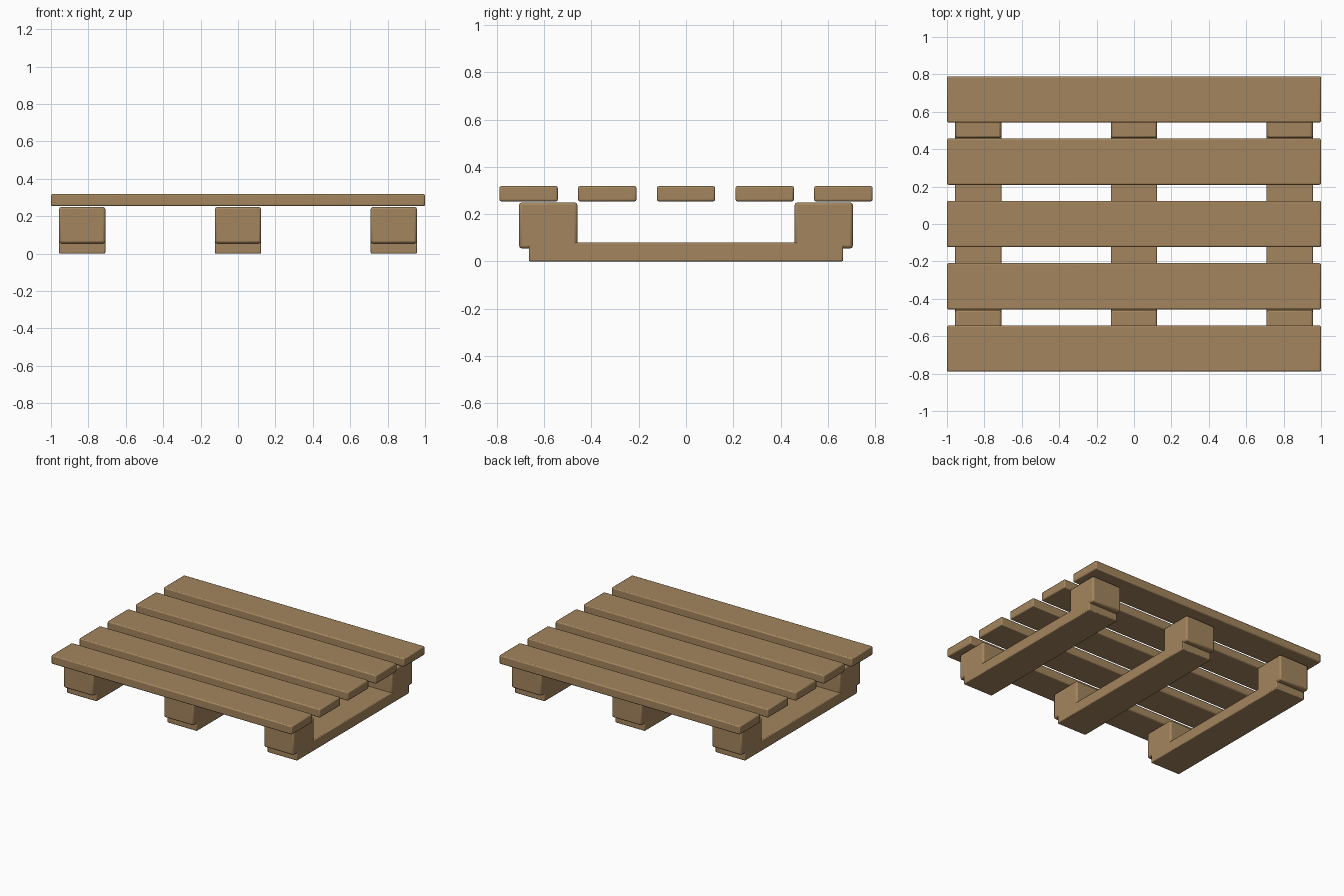
import bpy

if "Cube" in bpy.data.objects:
    bpy.data.objects.remove(bpy.data.objects["Cube"])

wood = bpy.data.materials.new("wood")
wood.diffuse_color = (0.37, 0.235, 0.11, 1)
wood.use_nodes = True
wood.node_tree.nodes["Principled BSDF"].inputs["Base Color"].default_value = wood.diffuse_color


def plank(name, x, y, z0, z1, sx, sy, bevel=0.01):
    """Box with softened edges, centred on x, y and spanning z0..z1."""
    bpy.ops.mesh.primitive_cube_add(size=1, location=(x, y, (z0 + z1) / 2))
    ob = bpy.context.object
    ob.name = name
    ob.scale = (sx, sy, z1 - z0)
    bpy.ops.object.transform_apply(location=False, rotation=False, scale=True)
    mod = ob.modifiers.new("soft_edges", 'BEVEL')
    mod.width = bevel
    mod.segments = 2
    ob.data.materials.append(wood)
    bpy.ops.object.shade_smooth_by_angle()
    return ob


WIDTH = 0.247

# Deck boards across the top
for i in range(5):
    plank(f"deck_board_{i + 1}", 0, (i - 2) * 0.333, 0.254, 0.319, 2.0, WIDTH, 0.008)

# Three bottom runners, each with a spacer block at either end
for side, x in (("left", -0.833), ("middle", 0), ("right", 0.833)):
    plank(f"{side}_runner", x, 0, 0.0, 0.081, WIDTH, 1.33, 0.006)
    for end, y in (("front", -0.583), ("back", 0.583)):
        plank(f"{side}_{end}_block", x, y, 0.055, 0.25, WIDTH, WIDTH, 0.012)
